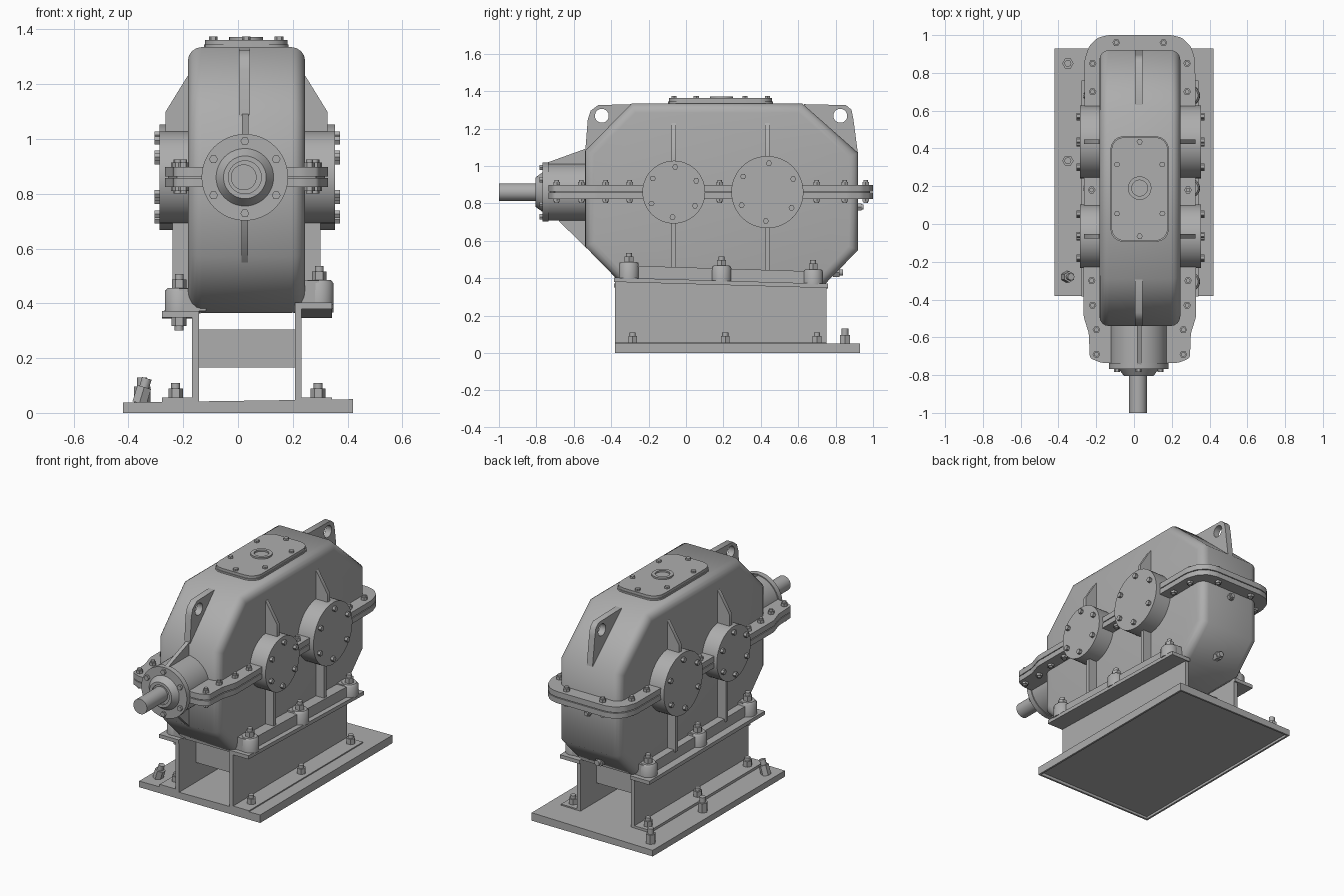
import bpy, bmesh, math
from mathutils import Vector

cube = bpy.data.objects.get("Cube")
if cube:
    bpy.data.objects.remove(cube, do_unlink=True)

grey = bpy.data.materials.new("machine_grey")
grey.use_nodes = True
colour = (0.42, 0.42, 0.42, 1)
grey.diffuse_color = colour
grey.node_tree.nodes["Principled BSDF"].inputs["Base Color"].default_value = colour

XC = 0.031   # centre plane of the housing
ZS = 0.86    # shaft height


def finish(name, bm):
    bmesh.ops.recalc_face_normals(bm, faces=bm.faces)
    mesh = bpy.data.meshes.new(name)
    bm.to_mesh(mesh)
    bm.free()
    mesh.materials.append(grey)
    obj = bpy.data.objects.new(name, mesh)
    bpy.context.collection.objects.link(obj)
    bpy.ops.object.select_all(action='DESELECT')
    obj.select_set(True)
    bpy.context.view_layer.objects.active = obj
    bpy.ops.object.shade_smooth_by_angle(angle=math.radians(50))


def prism(name, pts, axis, a, b, corner=0, cap=0):
    """Extrude an outline along an axis; round its corners and its cap rims."""
    i = "xyz".index(axis)

    def place(p, t):
        co = list(p)
        co.insert(i, t)
        return co
    bm = bmesh.new()
    rings = [[bm.verts.new(place(p, t)) for p in pts] for t in (a, b)]
    for ring in rings:
        bm.faces.new(ring)
    n = len(pts)
    for k in range(n):
        j = (k + 1) % n
        bm.faces.new((rings[0][k], rings[0][j], rings[1][j], rings[1][k]))
    for width, across in ((corner, False), (cap, True)):
        if width:
            edges = [e for e in bm.edges
                     if (abs(e.verts[0].co[i] - e.verts[1].co[i]) < 1e-5) == across]
            bmesh.ops.bevel(bm, geom=edges, offset=width, segments=4,
                            profile=0.5, affect='EDGES', clamp_overlap=True)
    finish(name, bm)


def box(name, x, y, z, corner=0):
    pts = [(x[0], y[0]), (x[1], y[0]), (x[1], y[1]), (x[0], y[1])]
    prism(name, pts, 'z', z[0], z[1], corner)


def eye_plate(name, pts, x0, x1, centre, r):
    """Plate in the side plane with a round hole through it."""
    bm = bmesh.new()
    hole = [(centre[0] + r * math.cos(math.tau * k / 32),
             centre[1] + r * math.sin(math.tau * k / 32)) for k in range(32)]
    edges = []
    for loop in (pts, hole):
        vs = [bm.verts.new((x0, y, z)) for y, z in loop]
        edges += [bm.edges.new((vs[k - 1], vs[k])) for k in range(len(vs))]
    bmesh.ops.triangle_fill(bm, edges=edges, use_beauty=True, normal=(1, 0, 0))
    out = bmesh.ops.extrude_face_region(bm, geom=bm.faces[:], use_keep_orig=True)
    moved = [g for g in out["geom"] if isinstance(g, bmesh.types.BMVert)]
    bmesh.ops.translate(bm, verts=moved, vec=(x1 - x0, 0, 0))
    finish(name, bm)


def lathe(name, origin, direction, profile, segs=40):
    """Turn (radius, distance) points about a direction."""
    bm = bmesh.new()
    vs = [bm.verts.new((r, 0, t)) for r, t in profile]
    es = [bm.edges.new(pair) for pair in zip(vs, vs[1:])]
    bmesh.ops.spin(bm, geom=vs + es, cent=(0, 0, 0), axis=(0, 0, 1),
                   angle=math.tau, steps=segs)
    bmesh.ops.remove_doubles(bm, verts=bm.verts, dist=1e-5)
    rot = Vector(direction).to_track_quat('Z', 'Y')
    for v in bm.verts:
        v.co = rot @ v.co + Vector(origin)
    finish(name, bm)


def rod(name, origin, direction, r, h, segs=40):
    lathe(name, origin, direction, [(0, 0), (r, 0), (r, h), (0, h)], segs)


def stud(name, origin, direction, r, h):
    """Hexagon nut with a projecting threaded end."""
    rod(name + "_nut", origin, direction, r, h * 0.65, 6)
    rod(name + "_end", origin, direction, r * .6, h, 16)


# Main housing
prism("gear_housing",
      [(-.54, 1.08), (-.29, 1.335), (.62, 1.335), (.92, 1.07), (.92, .55),
       (.74, .365), (-.34, .365), (-.54, .57)], 'x', XC - .214, XC + .214, cap=.05)

# Split flange, upper and lower halves with a narrow seam
outline = [(-.205, -.735), (-.265, -.71), (-.27, -.58), (-.298, -.49), (-.293, .87),
           (-.27, .94), (-.225, .985), (-.17, 1.0)]
outline = [(XC + x, y) for x, y in outline] + [(XC - x, y) for x, y in reversed(outline)]
prism("lower_flange", outline, 'z', .824, .857, corner=.015)
prism("upper_flange", outline, 'z', .862, .897, corner=.015)
inner = [(XC + (x - XC) * .96, y * .985) for x, y in outline]
prism("flange_gasket", inner, 'z', .85, .87)

spots = [(.25, .85), (.25, .70), (.125, .96), (.255, .18), (.255, -.30),
         (.25, -.43), (.23, -.56), (.23, -.69)]
for s in (-1, 1):
    for x, y in spots:
        stud("flange_bolt", (XC + s * x, y, .895), (0, 0, 1), .02, .03)
        stud("flange_nut", (XC + s * x, y, .826), (0, 0, -1), .02, .025)

# Bearing housings, their bolts and ribs
for s in (-1, 1):
    for y, r in ((-.065, .168), (.435, .193)):
        c = Vector((.034, y, ZS))
        rod("bearing_housing", c, (s, 0, 0), r, .32, 48)
        for k in range(6):
            a = math.tau * (k + .05) / 6
            off = Vector((s * .315, math.sin(a), math.cos(a)))
            off.yz *= r * .8
            rod("bearing_cap_bolt", c + off, (s, 0, 0), .016, .023, 6)
        for name, pts in (
                ("upper_rib", [(.18, 1.0), (.295, 1.0), (.295, 1.10), (.215, 1.23), (.18, 1.23)]),
                ("lower_rib", [(.18, .42), (.27, .42), (.27, .72), (.18, .72)])):
            prism(name, [(XC + s * u, z) for u, z in pts], 'y', y - .012, y + .012)

# Input bearing housing, shaft and supporting ribs
XI = .025
lathe("input_housing", (XI, -.5, ZS), (0, -1, 0),
      [(0, 0), (.152, 0), (.152, .235), (.158, .235), (.158, .268),
       (.105, .268), (.078, .305), (.06, .305), (.06, .295), (0, .295)], 48)
rod("input_shaft", (.021, -.75, ZS), (0, -1, 0), .047, .25)
for k in range(6):
    a = math.tau * k / 6
    rod("input_cap_bolt", (XI + .132 * math.sin(a), -.76, ZS + .132 * math.cos(a)),
        (0, -1, 0), .016, .023, 6)
prism("input_top_rib", [(-.75, .98), (-.75, 1.015), (-.5, 1.105), (-.5, .98)],
      'x', XI - .01, XI + .014)
prism("input_bottom_rib", [(-.68, .73), (-.68, .705), (-.5, .53), (-.5, .73)],
      'x', XI - .012, XI + .012)

# Lifting lugs with eye holes
eye_plate("front_lifting_lug",
          [(-.54, 1.06), (-.525, 1.25), (-.51, 1.295), (-.47, 1.325), (-.29, 1.33), (-.29, 1.25)],
          .004, .044, (-.45, 1.268), .037)
eye_plate("rear_lifting_lug",
          [(.92, 1.06), (.895, 1.25), (.885, 1.30), (.855, 1.325), (.63, 1.33), (.63, 1.25)],
          .006, .046, (.825, 1.268), .037)

# Inspection cover with breather ring
box("inspection_cover_seat", (-.125, .185), (-.095, .465), (1.325, 1.345), .07)
box("inspection_cover", (-.12, .18), (-.09, .46), (1.345, 1.362), .07)
lathe("breather_ring", (.03, .19, 1.36), (0, 0, 1),
      [(0, .002), (.042, .002), (.042, .012), (.062, .012), (.062, 0)])
for x, y in ((0, .25), (0, -.25), (.12, .13), (.12, -.13), (-.12, .13), (-.12, -.13)):
    rod("cover_bolt", (.03 + x, .185 + y, 1.36), (0, 0, 1), .016, .014, 6)

# Oil plugs on the rear
stud("oil_level_plug", (XC, .915, .78), (0, 1, 0), .022, .035)
stud("drain_plug", (XC, .785, .43), (0, 1, 0), .028, .055)

# Base plate, slightly out of level, with a shallow rim underneath
prism("base_plate", [(-.42, .015), (.42, .019), (.42, .05), (-.42, .038)], 'y', -.38, .93)
for x in (-.42, .408):
    box("base_side_rim", (x, x + .012), (-.38, .93), (0, .025))
for y in (-.38, .918):
    box("base_end_rim", (-.42, .42), (y, y + .012), (0, .025))

# Channel rails, housing feet and their bolts
FX = .0325
for s, front, back, reach in ((-1, .372, .368, .247), (1, .403, .37, .264)):
    def side(name, pts, d0, d1):
        prism(name, pts, 'x', FX + s * d0, FX + s * d1)

    def top(y):
        return front + (back - front) * (y + .385) / 1.145

    side("channel_web", [(-.38, .04), (.75, .04), (.75, back - .01), (-.38, front - .01)], .175, .2)
    side("channel_top", [(-.385, front - .023), (.76, back - .023), (.76, back), (-.385, front)],
         .175, .31)
    side("channel_bottom", [(-.38, .03), (.75, .03), (.75, .056), (-.38, .056)], .175, .31)
    side("housing_foot", [(-.34, front - .005), (.72, back - .005), (.72, back + .065),
                          (-.34, front + .065)], .17, reach + .015)
    for y, height in ((-.305, .09), (.19, .085), (.68, .08)):
        x, z = FX + s * reach, top(y)
        lathe("foot_boss", (x, y, z - .005), (0, 0, 1),
              [(0, 0), (.053, 0), (.052, height - .012), (.042, height), (0, height)], 28)
        box("foot_boss_web", sorted((FX + s * .15, x)), (y - .05, y + .05), (z, z + height - .008))
        stud("foot_bolt", (x, y, z + height - .01), (0, 0, 1), .027, .055)
        stud("anchor_bolt", (FX + s * .26, y + .02, .054), (0, 0, 1), .027, .055)
stud("under_flange_nut", (-.215, -.305, .35), (0, 0, -1), .027, .05)

# Cross members between the channels
for y in (-.2, .58):
    box("cross_member", (FX - .18, FX + .18), (y - .012, y + .012), (.165, .305))

# Outer anchor studs, one of them bent
for x, y, tilt in ((-.35, .85, 0), (-.35, .335, 0), (-.36, -.28, .3)):
    stud("outer_anchor", (x, y, .035), (tilt, 0, 1), .03, .095)
